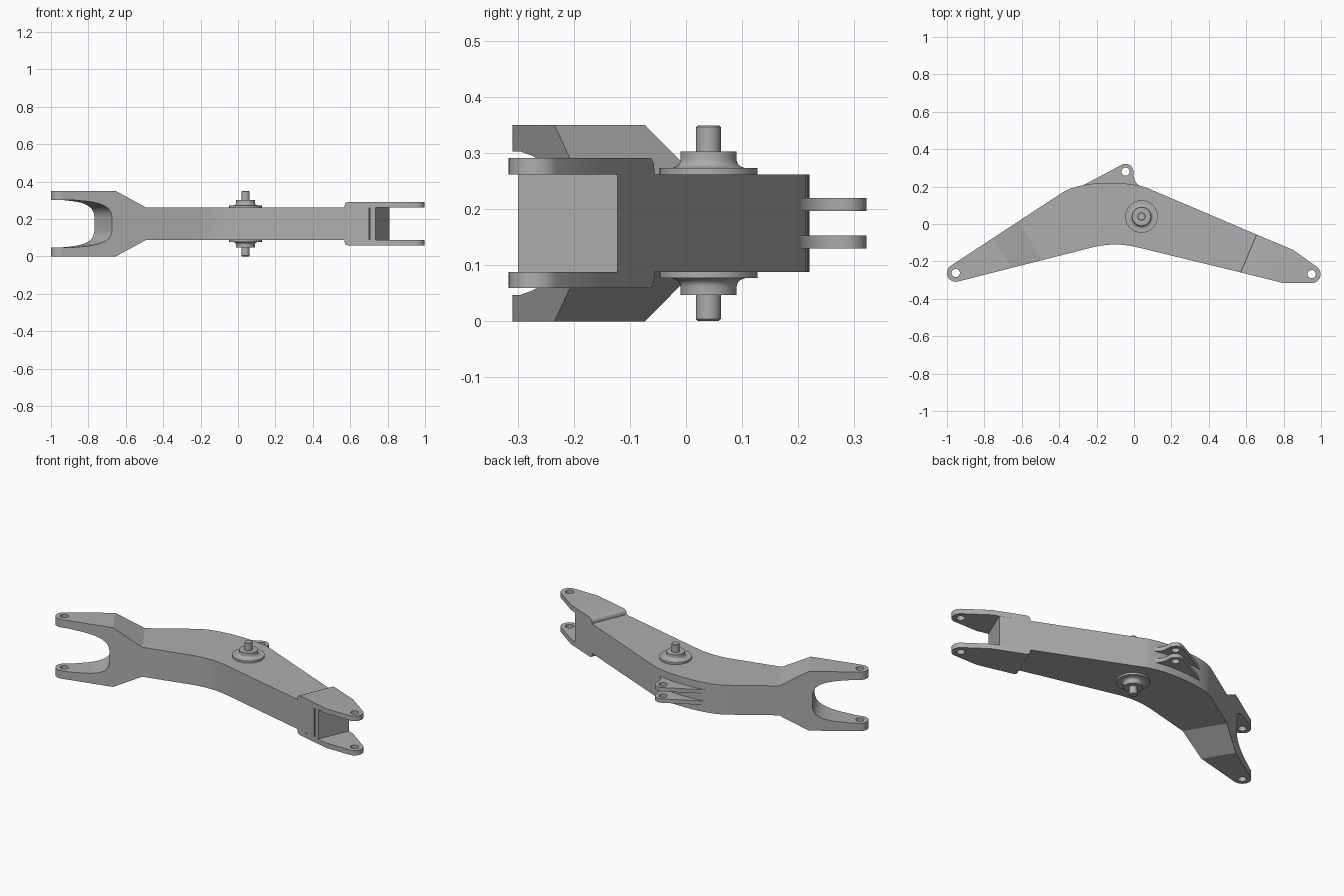
import bpy
import bmesh
from math import sin, cos, radians, pi
from mathutils import Vector

if "Cube" in bpy.data.objects:
    bpy.data.objects.remove(bpy.data.objects["Cube"])

grey = bpy.data.materials.new("plain grey")
grey.use_nodes = True
grey.diffuse_color = (0.42, 0.42, 0.42, 1)
grey.node_tree.nodes["Principled BSDF"].inputs["Base Color"].default_value = (0.42, 0.42, 0.42, 1)

MID = 0.175          # mirror height of the whole arm
BOX = 0.087          # half height of the box section


def arc(center, r, a0, a1, n=14):
    angles = [radians(a0 + (a1 - a0) * i / n) for i in range(n + 1)]
    return [(center[0] + r * cos(a), center[1] + r * sin(a)) for a in angles]


def curve(a, b, c, d, n=14):
    pts = []
    for i in range(n + 1):
        t = i / n
        u = 1 - t
        p = (Vector(a) * u**3 + Vector(b) * 3 * u * u * t
             + Vector(c) * 3 * u * t * t + Vector(d) * t**3)
        pts.append(tuple(p))
    return pts


def extrude(name, points, shift):
    """Closed 3D outline pushed along a vector."""
    bm = bmesh.new()
    face = bm.faces.new([bm.verts.new(p) for p in points])
    res = bmesh.ops.extrude_face_region(bm, geom=[face])
    moved = [g for g in res["geom"] if isinstance(g, bmesh.types.BMVert)]
    bmesh.ops.translate(bm, verts=moved, vec=shift)
    bmesh.ops.recalc_face_normals(bm, faces=bm.faces)
    return finish(name, bm)


def finish(name, bm):
    mesh = bpy.data.meshes.new(name)
    bm.to_mesh(mesh)
    bm.free()
    mesh.materials.append(grey)
    ob = bpy.data.objects.new(name, mesh)
    bpy.context.collection.objects.link(ob)
    return ob


def plate(name, outline, z0, z1):
    return extrude(name, [(x, y, z0) for x, y in outline], (0, 0, z1 - z0))


def boolean(ob, cutter, mode="DIFFERENCE"):
    mod = ob.modifiers.new("cut", "BOOLEAN")
    mod.object, mod.operation, mod.solver = cutter, mode, "EXACT"
    bpy.context.view_layer.objects.active = ob
    bpy.ops.object.modifier_apply(modifier=mod.name)
    bpy.data.objects.remove(cutter)


def drill(ob, center, r=0.022):
    boolean(ob, plate("drill", arc(center, r, 0, 345, 23), -0.1, 0.5))


def smooth(ob):
    bpy.ops.object.select_all(action="DESELECT")
    ob.select_set(True)
    bpy.context.view_layer.objects.active = ob
    bpy.ops.object.shade_smooth_by_angle(angle=radians(25))


# Boom body: plan outline intersected with a side profile that has a fork slot
fork_eye = (-0.953, -0.262)
plan = (arc(fork_eye, 0.047, 285, 123)
        + curve((-0.38, 0.17), (-0.28, 0.235), (0, 0.235), (0.1, 0.18))
        + [(0.81, -0.122), (0.735, -0.299)]
        + curve((0.02, -0.125), (-0.06, -0.105), (-0.14, -0.105), (-0.22, -0.1245)))
body = plate("boom_body", plan, -0.05, 0.4)

slot = [(-1.4, 0.128), (-0.93, 0.128)] + curve(
    (-0.88, 0.124), (-0.72, 0.115), (-0.675, 0.085), (-0.673, 0.03), 12)
top = [(1.5, BOX), (-0.464, BOX), (-0.65, MID), (-1.4, MID)]
half = top + slot
side = half + [(x, -h) for x, h in reversed(half)]
SHEAR = -0.606
y0, y1 = -0.5, 0.5
profile = extrude("side_profile",
                  [(x + SHEAR * (y0 + 0.24), y0, MID + h) for x, h in side],
                  (SHEAR * (y1 - y0), y1 - y0, 0))
boolean(body, profile, "INTERSECT")
drill(body, fork_eye)

# Narrow groove in the front wall next to the end face
groove = [(0.697, -0.35), (0.703, -0.35), (0.708, -0.27), (0.702, -0.27)]
boolean(body, plate("groove", groove, MID - 0.084, MID + 0.084))
smooth(body)

# Cheek plates at the forked far end, with a rounded starting edge
cheek_eye = (0.95, -0.268)
cheek = ([(0.57, -0.259), (0.655, -0.0565), (0.85, -0.138)]
         + arc(cheek_eye, 0.048, 50, -90) + [(0.8, -0.316)])
for label, s in (("upper", 1), ("lower", -1)):
    ob = plate(label + "_cheek", cheek, MID + s * BOX, MID + s * 0.116)
    bm = bmesh.new()
    bm.from_mesh(ob.data)
    start = [e for e in bm.edges
             if all(v.co.x < 0.66 and abs(v.co.z - MID) > 0.11 for v in e.verts)]
    bmesh.ops.bevel(bm, geom=start, offset=0.02, segments=5, profile=0.5, affect="EDGES")
    bm.to_mesh(ob.data)
    bm.free()
    drill(ob, cheek_eye)
    smooth(ob)

# Pair of cylinder lugs on the back
lug_eye = (-0.045, 0.28)
lug = ([(0.03, 0.15), (-0.25, 0.15), (-0.285, 0.2)] + arc(lug_eye, 0.042, 117, 0)
       + curve((-0.003, 0.265), (0, 0.23), (0.015, 0.21), (0.045, 0.195), 8))
for label, s in (("upper", 1), ("lower", -1)):
    ob = plate(label + "_lug", lug, MID + s * 0.022, MID + s * 0.045)
    drill(ob, lug_eye)
    smooth(ob)

# Pivot pins: flange, flared boss and pin turned around one axis
turned = ([(0, 0.08), (0.087, 0.08), (0.087, 0.098), (0.068, 0.098)]
          + curve((0.066, 0.098), (0.057, 0.1), (0.051, 0.104), (0.05, 0.113), 6)
          + [(0.05, 0.128), (0.022, 0.128), (0.022, 0.171), (0.019, 0.174), (0, 0.174)])
for label, s in (("upper", 1), ("lower", -1)):
    bm = bmesh.new()
    verts = [bm.verts.new((r, 0, s * h)) for r, h in turned]
    edges = [bm.edges.new(pair) for pair in zip(verts, verts[1:])]
    bmesh.ops.spin(bm, geom=verts + edges, cent=(0, 0, 0), axis=(0, 0, 1),
                   angle=2 * pi, steps=40)
    bmesh.ops.remove_doubles(bm, verts=bm.verts, dist=0.0001)
    bmesh.ops.recalc_face_normals(bm, faces=bm.faces)
    ob = finish(label + "_pivot", bm)
    ob.location = (0.04, 0.04, MID)
    smooth(ob)
